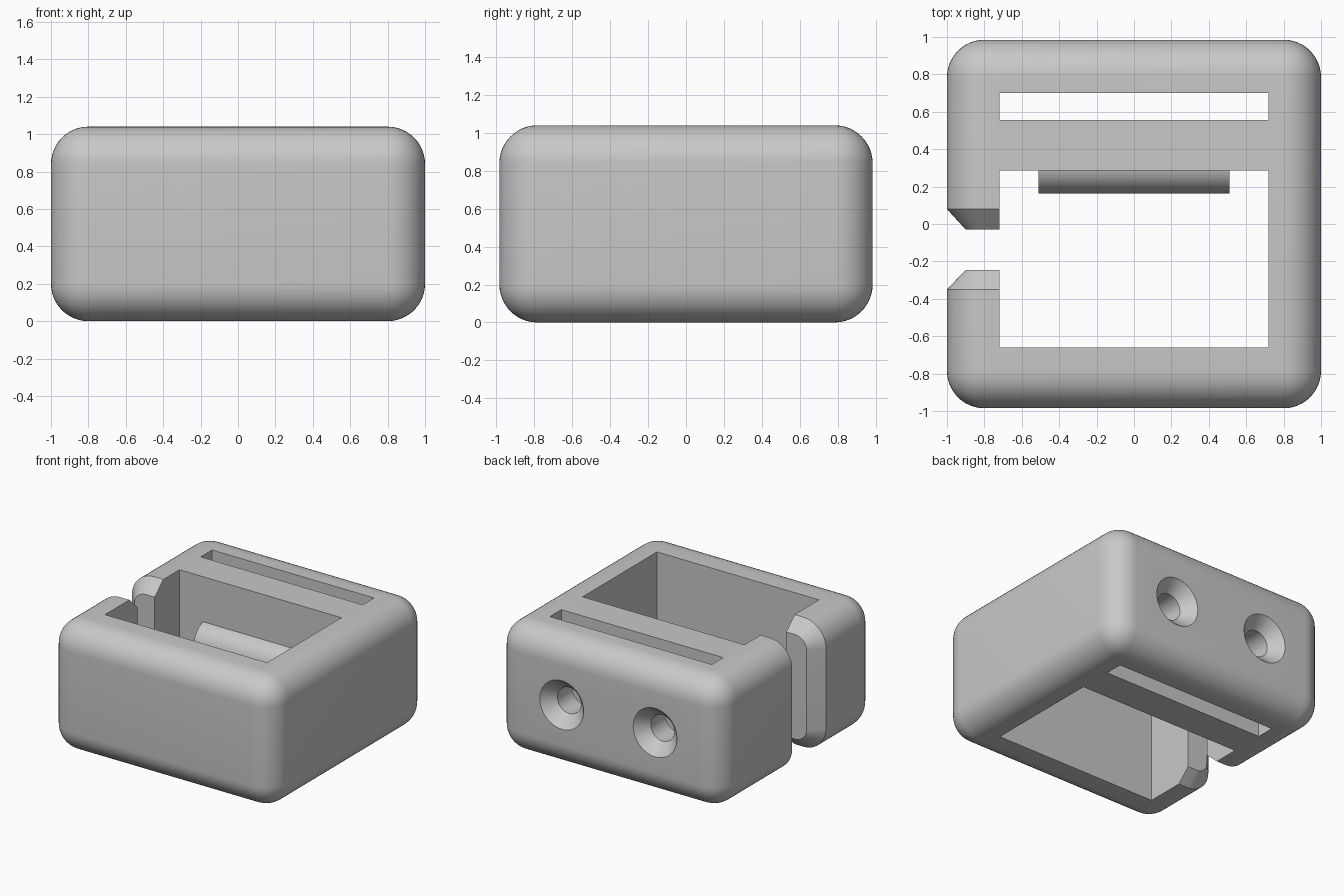
import bpy, bmesh, math
from mathutils import Matrix, Vector

cube = bpy.data.objects.get("Cube")
if cube:
    bpy.data.objects.remove(cube, do_unlink=True)

H = 1.04       # height
D = 0.985      # half depth
R = 0.2        # edge rounding
WALL = 0.72    # inner half width

grey = bpy.data.materials.new("light grey plastic")
grey.use_nodes = True
colour = (0.58, 0.58, 0.58, 1)
grey.diffuse_color = colour
grey.node_tree.nodes["Principled BSDF"].inputs["Base Color"].default_value = colour


def make(name, bm):
    bmesh.ops.recalc_face_normals(bm, faces=bm.faces)
    mesh = bpy.data.meshes.new(name)
    bm.to_mesh(mesh)
    bm.free()
    mesh.materials.append(grey)
    ob = bpy.data.objects.new(name, mesh)
    bpy.context.collection.objects.link(ob)
    return ob


def box(name, x, y, z):
    bm = bmesh.new()
    bmesh.ops.create_cube(bm, size=1)
    for v in bm.verts:
        v.co = Vector([(a + b) / 2 + c * (b - a) for (a, b), c in zip((x, y, z), v.co)])
    return make(name, bm)


def loft(name, rings):
    """Skin between closed rings of equal point count, capped at both ends."""
    bm = bmesh.new()
    rows = [[bm.verts.new(p) for p in ring] for ring in rings]
    n = len(rows[0])
    for a, b in zip(rows, rows[1:]):
        for i in range(n):
            j = (i + 1) % n
            bm.faces.new((a[i], a[j], b[j], b[i]))
    bm.faces.new(rows[0])
    bm.faces.new(rows[-1])
    return make(name, bm)


def circle(x, y, z, r, n=48):
    angles = [math.tau * i / n for i in range(n)]
    return [(x + r * math.cos(a), y, z + r * math.sin(a)) for a in angles]


def smooth(ob):
    bpy.ops.object.select_all(action="DESELECT")
    ob.select_set(True)
    bpy.context.view_layer.objects.active = ob
    bpy.ops.object.shade_smooth_by_angle(angle=math.radians(25))


# Rounded block
body = box("body", (-1, 1), (-D, D), (0, H))
bm = bmesh.new()
bm.from_mesh(body.data)
bmesh.ops.bevel(bm, geom=bm.edges[:], offset=R, segments=12, profile=0.5, affect="EDGES")
bm.to_mesh(body.data)
bm.free()

# Main opening, strap slot, side gap and countersunk screw holes
cutters = [
    box("opening_cutter", (-WALL, WALL), (-0.66, 0.285), (-1, 2)),
    box("slot_cutter", (-WALL, WALL), (0.555, 0.70), (-1, 2)),
    box("gap_cutter", (-2, -0.6), (-0.35, 0.08), (-1, 2)),
]
for side in (-1, 1):
    x, z = side * 0.415, H / 2
    profile = [(D + 0.02, 0.214), (0.89, 0.105), (0.63, 0.105)]
    cutters.append(loft("screw_hole_cutter", [circle(x, y, z, r) for y, r in profile]))

bpy.context.view_layer.objects.active = body
for cutter in cutters:
    mod = body.modifiers.new("cut", "BOOLEAN")
    mod.operation = "DIFFERENCE"
    mod.solver = "EXACT"
    mod.object = cutter
    bpy.ops.object.modifier_apply(modifier=mod.name)
    bpy.data.objects.remove(cutter, do_unlink=True)
smooth(body)


# Chamfered lips on both sides of the gap
def lip_ring(y, inset, n=12):
    r = R - inset
    pts = [(-WALL, y, inset)]
    for i in range(n + 1):
        a = math.pi / 2 * i / n
        pts.append((-1 + R - r * math.sin(a), y, R - r * math.cos(a)))
    return pts + [(px, py, H - pz) for px, py, pz in reversed(pts)]


for name, base, tip in (("rear_lip", 0.08, -0.03), ("front_lip", -0.35, -0.245)):
    smooth(loft(name, [lip_ring(base, 0), lip_ring(tip, 0.1)]))

# Rounded pressure rib on the inner wall, sunk into the wall behind it
rib = loft("pressure_rib", [circle(0, 0.325, H / 2, 0.163)] * 2)
for i, v in enumerate(rib.data.vertices):
    v.co.x, v.co.y = (-0.51 if i < 48 else 0.51), v.co.y
bm = bmesh.new()
for x in (-0.51, 0.51):
    bmesh.ops.create_circle(bm, cap_ends=True, segments=48, radius=0.163,
                            matrix=Matrix.Translation((x, 0.325, H / 2)) @ Matrix.Rotation(math.pi / 2, 4, "Y"))
bmesh.ops.bridge_loops(bm, edges=bm.edges[:])
bmesh.ops.recalc_face_normals(bm, faces=bm.faces)
bm.to_mesh(rib.data)
bm.free()
smooth(rib)
